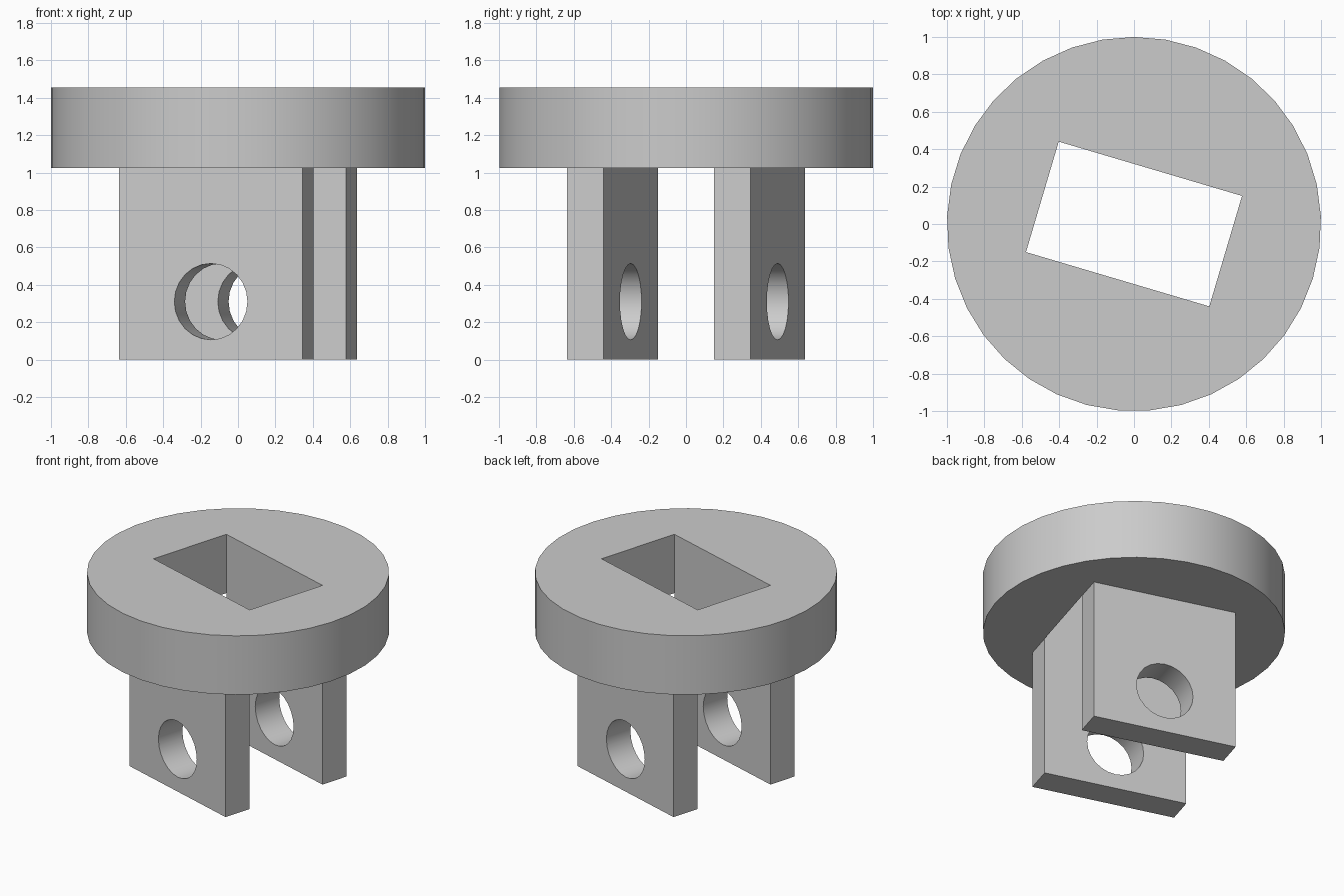
import bpy
import bmesh
from math import radians
from mathutils import Matrix

cube = bpy.data.objects.get("Cube")
if cube:
    bpy.data.objects.remove(cube, do_unlink=True)

TURN = Matrix.Rotation(radians(-16.5), 4, "Z")
HALF = 0.511      # half width of the lugs and slot
GAP = 0.308       # half gap between the lugs
BASE, TOP = 1.025, 1.455

grey = bpy.data.materials.new("plain_grey")
grey.use_nodes = True
colour = (0.6, 0.6, 0.6, 1)
grey.diffuse_color = colour
grey.node_tree.nodes["Principled BSDF"].inputs["Base Color"].default_value = colour


def make(name, bm):
    mesh = bpy.data.meshes.new(name)
    bm.to_mesh(mesh)
    bm.free()
    mesh.materials.append(grey)
    obj = bpy.data.objects.new(name, mesh)
    bpy.context.collection.objects.link(obj)
    return obj


def box(name, x0, x1, y0, y1, z0, z1):
    bm = bmesh.new()
    place = Matrix.Translation(((x0 + x1) / 2, (y0 + y1) / 2, (z0 + z1) / 2))
    size = Matrix.Diagonal((x1 - x0, y1 - y0, z1 - z0, 1))
    bmesh.ops.create_cube(bm, size=1, matrix=TURN @ place @ size)
    return make(name, bm)


def cylinder(name, radius, depth, sides, matrix):
    bm = bmesh.new()
    bmesh.ops.create_cone(bm, cap_ends=True, segments=sides, radius1=radius,
                          radius2=radius, depth=depth, matrix=matrix)
    return make(name, bm)


def cut(obj, cutter):
    cutter.hide_render = True
    mod = obj.modifiers.new("cut", "BOOLEAN")
    mod.operation = "DIFFERENCE"
    mod.solver = "EXACT"
    mod.object = cutter
    bpy.ops.object.select_all(action="DESELECT")
    bpy.context.view_layer.objects.active = obj
    obj.select_set(True)
    bpy.ops.object.modifier_apply(modifier=mod.name)
    bpy.data.objects.remove(cutter, do_unlink=True)
    bpy.ops.object.shade_smooth_by_angle(angle=radians(30))


# Round flange with a rectangular through slot
flange = cylinder("flange", 1, TOP - BASE, 37,
                  Matrix.Translation((0, 0, (BASE + TOP) / 2)))
cut(flange, box("slot_cutter", -HALF, HALF, -GAP, GAP, BASE - 0.2, TOP + 0.2))

# Two hanging lugs, each with a pin hole
for name, y0, y1 in (("front_lug", -HALF, -GAP), ("back_lug", GAP, HALF)):
    lug = box(name, -HALF, HALF, y0, y1, 0, BASE)
    axis = TURN @ Matrix.Translation((0, 0, 0.31)) @ Matrix.Rotation(radians(90), 4, "X")
    cut(lug, cylinder("pin_hole_cutter", 0.204, 2, 24, axis))
